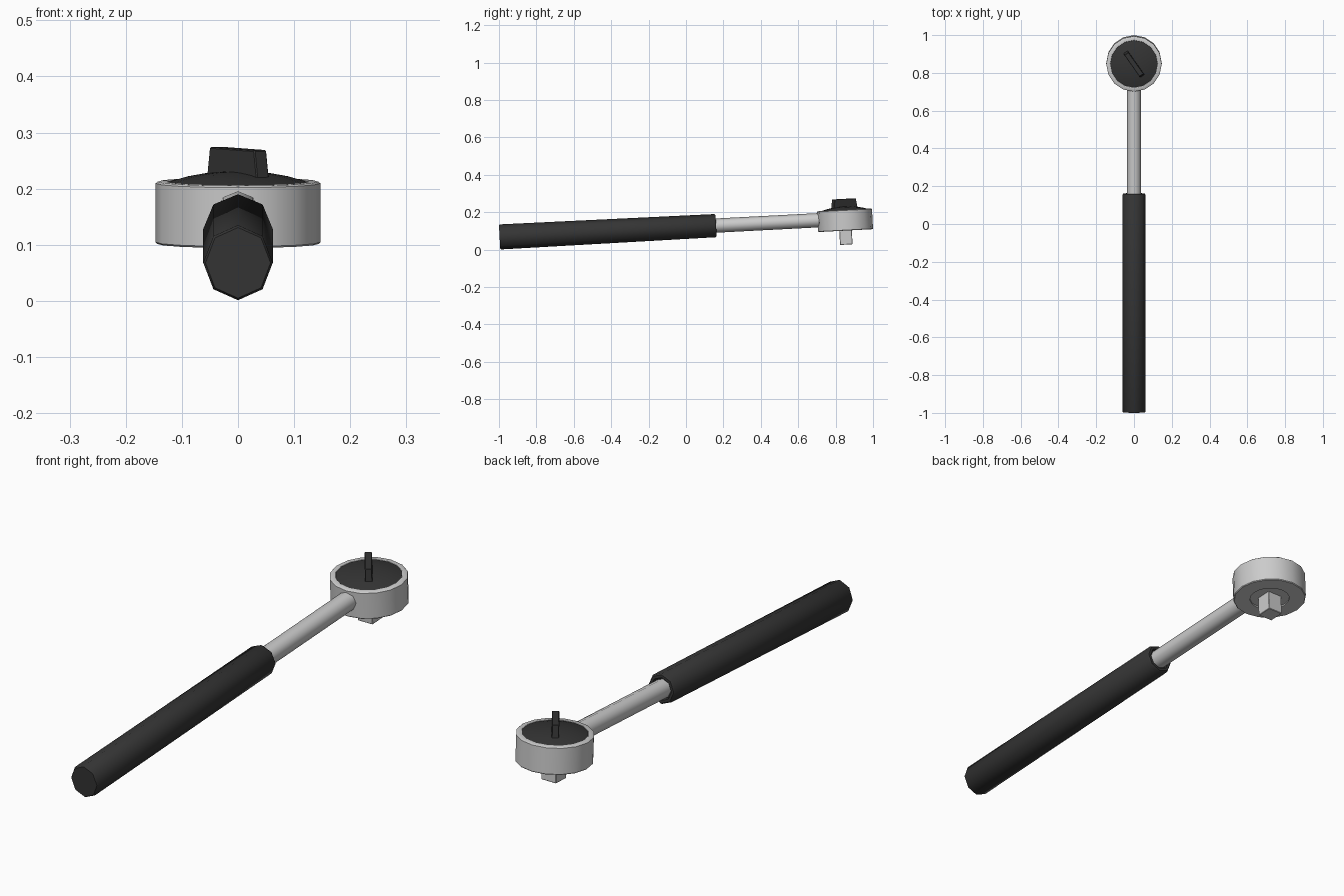
import bpy, bmesh, math
from mathutils import Matrix

if "Cube" in bpy.data.objects:
    bpy.data.objects.remove(bpy.data.objects["Cube"])

# Tool is modelled along its own axis, then tilted 3 degrees as it rests
TILT = Matrix.Translation((0, 0, 0.12)) @ Matrix.Rotation(math.radians(3), 4, 'X')
ALONG_Y = Matrix.Rotation(math.radians(-90), 4, 'X')   # local z becomes +y
HEAD = Matrix.Translation((0, 0.851, 0))

black = bpy.data.materials.new("black_plastic")
black.diffuse_color = (0.035, 0.035, 0.035, 1)
black.use_nodes = True
black.node_tree.nodes["Principled BSDF"].inputs["Base Color"].default_value = black.diffuse_color


def finish(name, bm, matrix, mat=None, angle=50):
    bmesh.ops.recalc_face_normals(bm, faces=bm.faces)
    bm.transform(TILT @ matrix)
    me = bpy.data.meshes.new(name)
    bm.to_mesh(me)
    bm.free()
    ob = bpy.data.objects.new(name, me)
    bpy.context.collection.objects.link(ob)
    if mat:
        me.materials.append(mat)
    bpy.ops.object.select_all(action='DESELECT')
    bpy.context.view_layer.objects.active = ob
    ob.select_set(True)
    bpy.ops.object.shade_smooth_by_angle(angle=math.radians(angle))
    return ob


def lathe(name, profile, n, matrix, mat=None, angle=50):
    """Stack rings of (x radius, y radius, height) and cap both ends."""
    bm = bmesh.new()
    rings = []
    for rx, ry, h in profile:
        rings.append([bm.verts.new((rx * math.cos(2 * math.pi * i / n),
                                    ry * math.sin(2 * math.pi * i / n), h))
                      for i in range(n)])
    for a, b in zip(rings, rings[1:]):
        for i in range(n):
            j = (i + 1) % n
            bm.faces.new((a[i], a[j], b[j], b[i]))
    bm.faces.new(rings[0])
    bm.faces.new(rings[-1])
    return finish(name, bm, matrix, mat, angle)


def rnd(points):
    return [(r, r, h) for r, h in points]


def block(name, sx, sy, z0, z1, matrix, mat=None, taper=1.0, bevel=0.0):
    bm = bmesh.new()
    bmesh.ops.create_cube(bm, size=1)
    for v in bm.verts:
        top = v.co.z > 0
        v.co.x *= sx * (taper if top else 1)
        v.co.y *= sy
        v.co.z = z1 if top else z0
    if bevel:
        bmesh.ops.bevel(bm, geom=bm.edges[:], offset=bevel, segments=1, affect='EDGES')
    return finish(name, bm, matrix, mat, 30)


# Octagonal grip, with a shallow recess where the shaft enters
lathe("grip", [(0.058, 0.063, -0.998), (0.062, 0.067, -0.992),
               (0.062, 0.062, 0.154), (0.057, 0.057, 0.161),
               (0.046, 0.046, 0.161), (0.042, 0.042, 0.152)],
      8, ALONG_Y, black)

# Steel shaft running from the grip into the head
lathe("shaft", rnd([(0.038, 0.10), (0.038, 0.76)]), 8, ALONG_Y)

# Round ratchet head with raised rim on top and recess below
lathe("head", rnd([(0.08, -0.057), (0.08, -0.063), (0.144, -0.063),
                   (0.147, -0.060), (0.147, 0.045), (0.143, 0.048),
                   (0.126, 0.048), (0.123, 0.044)]), 16, HEAD, angle=40)

# Domed cover plate
lathe("cover_plate", rnd([(0.125, 0.040), (0.125, 0.047), (0.095, 0.056),
                          (0.062, 0.062), (0.03, 0.065), (0.005, 0.066)]),
      16, HEAD, black)

# Direction lever, turned across the cover
block("direction_lever", 0.158, 0.027, 0.05, 0.107,
      HEAD @ Matrix.Rotation(math.radians(-55), 4, 'Z'), black, taper=0.88, bevel=0.002)

# Square socket drive underneath
block("square_drive", 0.067, 0.067, -0.138, -0.05, HEAD, bevel=0.002)
